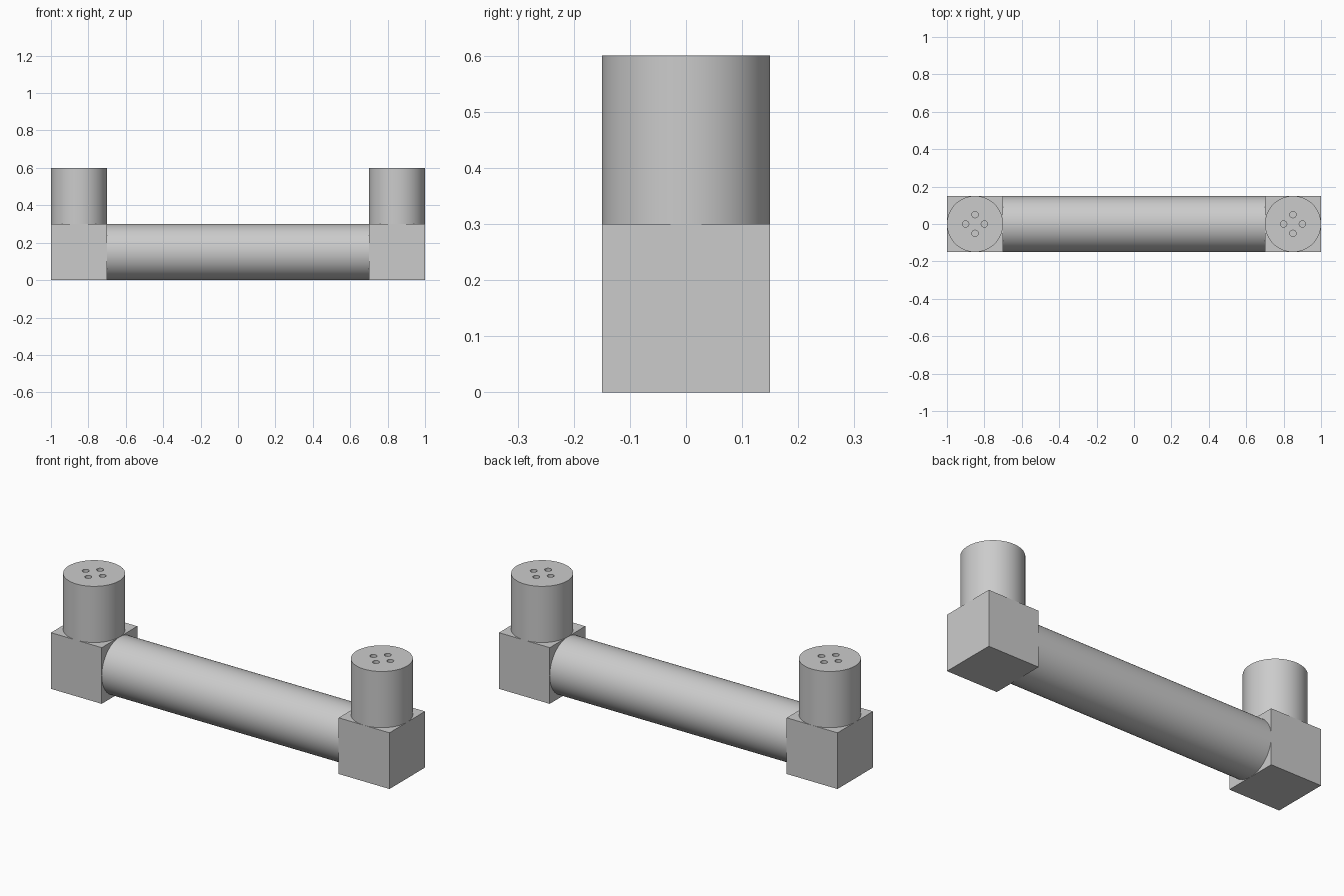
import bpy
import math
from mathutils import Matrix, Vector

cube = bpy.data.objects.get("Cube")
if cube:
    bpy.data.objects.remove(cube, do_unlink=True)

SIZE = 0.3          # width of the blocks, posts and bar
R = SIZE / 2
END = 1 - R         # x of each end block
HOLE_R, HOLE_OFFSET, HOLE_DEPTH = 0.017, 0.05, 0.1

grey = bpy.data.materials.new("light grey")
grey.use_nodes = True
colour = (0.6, 0.6, 0.6, 1)
grey.diffuse_color = colour
grey.node_tree.nodes["Principled BSDF"].inputs["Base Color"].default_value = colour


def finish(name):
    ob = bpy.context.object
    ob.name = name
    ob.data.materials.append(grey)
    return ob


def cylinder(name, radius, depth, location, rotation=(0, 0, 0), sides=64):
    bpy.ops.mesh.primitive_cylinder_add(vertices=sides, radius=radius, depth=depth,
                                        location=location, rotation=rotation)
    return finish(name)


def smooth(ob):
    bpy.ops.object.select_all(action='DESELECT')
    ob.select_set(True)
    bpy.context.view_layer.objects.active = ob
    bpy.ops.object.shade_smooth_by_angle(angle=math.radians(30))


# Horizontal bar between the end blocks
bar = cylinder("bar", R, 2 * (END - R), (0, 0, R), (0, math.pi / 2, 0))
smooth(bar)

for side, x in (("left", END), ("right", -END)):
    # Square end block
    bpy.ops.mesh.primitive_cube_add(size=SIZE, location=(x, 0, R))
    finish(side + "_block")

    # Round post on top of the block
    post = cylinder(side + "_post", R, SIZE, (x, 0, SIZE + R))

    # Four small holes in the top of the post
    for i in range(4):
        offset = Matrix.Rotation(i * math.pi / 2, 3, 'Z') @ Vector((HOLE_OFFSET, 0, 0))
        cutter = cylinder("hole_cutter", HOLE_R, 2 * HOLE_DEPTH,
                          Vector((x, 0, 2 * SIZE)) + offset, sides=32)
        cutter.hide_render = True
        bpy.context.view_layer.objects.active = post
        cut = post.modifiers.new("hole", 'BOOLEAN')
        cut.operation = 'DIFFERENCE'
        cut.solver = 'EXACT'
        cut.object = cutter
        bpy.ops.object.modifier_apply(modifier=cut.name)
        bpy.data.objects.remove(cutter, do_unlink=True)
    smooth(post)
